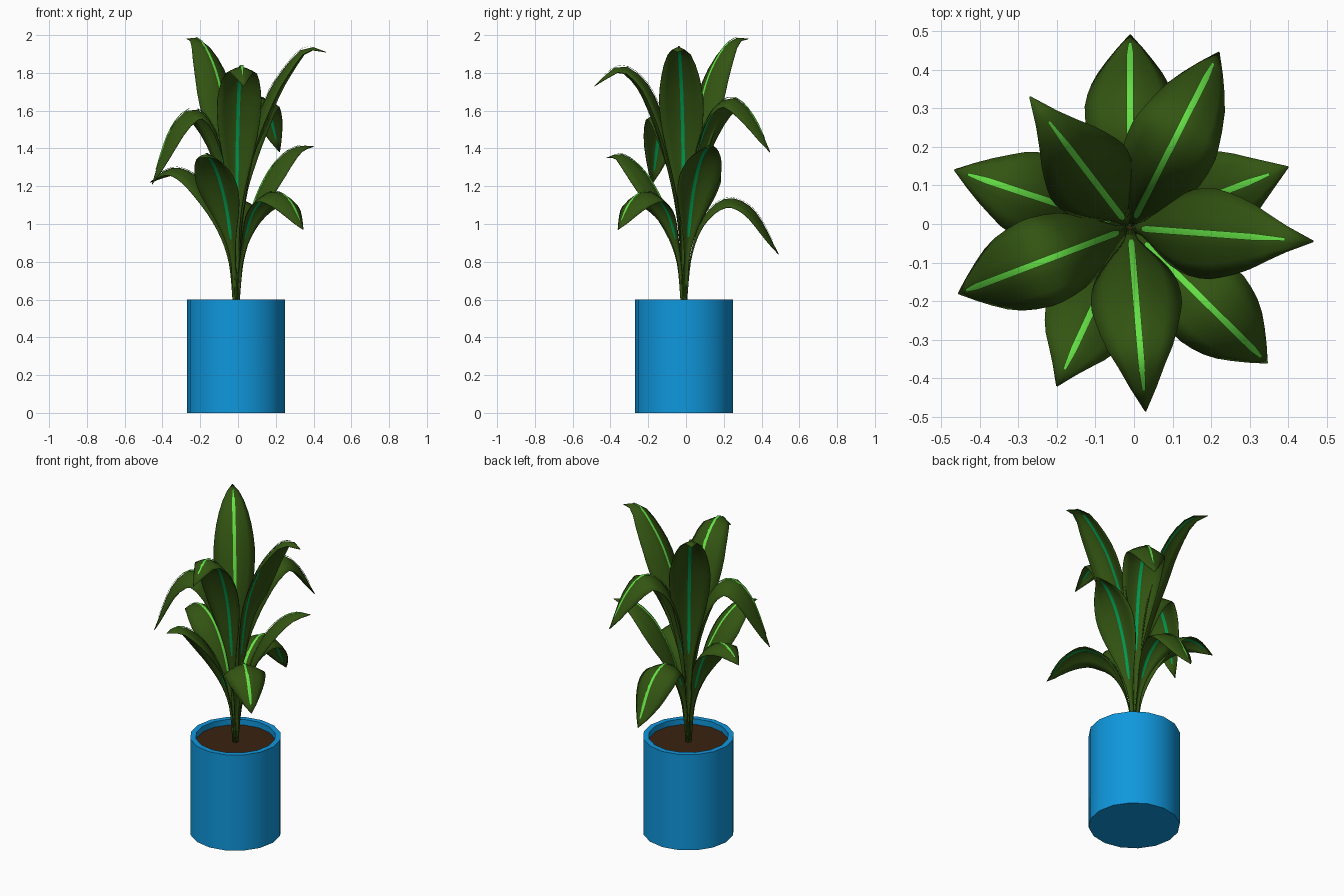
import bpy, bmesh, math
from mathutils import Vector

if "Cube" in bpy.data.objects:
    bpy.data.objects.remove(bpy.data.objects["Cube"])

CX, CY = -0.01, -0.01          # axis of the pot


def material(name, rgb):
    m = bpy.data.materials.new(name)
    m.diffuse_color = (*rgb, 1)
    m.use_nodes = True
    m.node_tree.nodes["Principled BSDF"].inputs["Base Color"].default_value = m.diffuse_color
    return m


BLUE = material("pot_blue", (0.005, 0.31, 0.72))
SOIL = material("soil_brown", (0.042, 0.016, 0.005))
LEAF = material("leaf_dark_green", (0.033, 0.09, 0.006))
RIB_TOP = material("rib_bright_green", (0.13, 0.75, 0.06))
RIB_UNDER = material("rib_teal_green", (0.0, 0.36, 0.095))


def add_mesh(name, verts, faces, mat, smooth=True):
    me = bpy.data.meshes.new(name)
    me.from_pydata(verts, [], faces)
    me.materials.append(mat)
    ob = bpy.data.objects.new(name, me)
    bpy.context.collection.objects.link(ob)
    if smooth:
        bpy.ops.object.select_all(action='DESELECT')
        bpy.context.view_layer.objects.active = ob
        ob.select_set(True)
        bpy.ops.object.shade_smooth_by_angle(angle=math.radians(50))
    return ob


def lathe(name, profile, mat, sides=16):
    """Revolve (radius, z) points; close first and last ring with a cap."""
    verts = [(CX + r * math.cos(2 * math.pi * k / sides),
              CY + r * math.sin(2 * math.pi * k / sides), z)
             for r, z in profile for k in range(sides)]
    faces = []
    for i in range(len(profile) - 1):
        for k in range(sides):
            a, b = i * sides + k, i * sides + (k + 1) % sides
            faces.append((a, b, b + sides, a + sides))
    last = (len(profile) - 1) * sides
    faces.append(tuple(reversed(range(sides))))
    faces.append(tuple(range(last, last + sides)))
    return add_mesh(name, verts, faces, mat)


# Pot and soil
lathe("pot", [(0.26, 0), (0.26, 0.6), (0.228, 0.6), (0.228, 0.54)], BLUE)
lathe("soil", [(0.227, 0.545), (0.227, 0.565)], SOIL)


def lerp_table(table, t):
    for (a, va), (b, vb) in zip(table, table[1:]):
        if t <= b:
            f = (t - a) / (b - a)
            return va + (vb - va) * f
    return table[-1][1]


# Half width of a leaf along its length
WIDTH = [(0, .012), (.25, .014), (.34, .026), (.42, .048), (.5, .075), (.58, .1),
         (.66, .116), (.73, .117), (.8, .106), (.87, .081), (.94, .044), (1, .001)]


def smooth_path(pts, sub=12):
    """Catmull-Rom curve through (r, z) points with arc length fractions."""
    p = [Vector(q) for q in pts]
    p = [2 * p[0] - p[1]] + p + [2 * p[-1] - p[-2]]
    out = []
    for i in range(1, len(p) - 2):
        a, b, c, d = p[i - 1:i + 3]
        for s in range(sub):
            u = s / sub
            out.append(0.5 * (2 * b + (c - a) * u + (2 * a - 5 * b + 4 * c - d) * u * u
                              + (3 * b - a - 3 * c + d) * u ** 3))
    out.append(p[-2])
    dist = [0]
    for a, b in zip(out, out[1:]):
        dist.append(dist[-1] + (b - a).length)
    return out, [x / dist[-1] for x in dist]


def strip(name, path, heading, t0, t1, rows, cols, half_width, lift, mat):
    """Arched strip along the leaf path, drooping to both sides of the middle."""
    pts, ts = path
    R = [(t, q.x) for t, q in zip(ts, pts)]
    Z = [(t, q.y) for t, q in zip(ts, pts)]
    side = Vector((-heading.y, heading.x, 0))
    verts, faces = [], []
    for i in range(rows + 1):
        t = t0 + (t1 - t0) * i / rows
        ta, tb = max(t - .02, 0), min(t + .02, 1)
        tan = Vector((lerp_table(R, tb) - lerp_table(R, ta),
                      lerp_table(Z, tb) - lerp_table(Z, ta))).normalized()
        up = heading * -tan.y + Vector((0, 0, tan.x))
        mid = Vector((CX, CY, lerp_table(Z, t))) + heading * lerp_table(R, t)
        w = lerp_table(WIDTH, t)
        for j in range(cols + 1):
            x = half_width(t, w) * (2 * j / cols - 1)
            droop = 0.45 * w * min(abs(x) / w, 1) ** 1.5
            verts.append(mid + side * x + up * (lift - droop))
    n = cols + 1
    for i in range(rows):
        for j in range(cols):
            a = i * n + j
            f = (a, a + n, a + n + 1, a + 1)
            faces.append(f if lift < 0 else f[::-1])
    return add_mesh(name, verts, faces, mat)


def rib_width(t, w):
    return 0.009 * min(1, (t - .33) / .1 + .2, (.955 - t) / .1 + .4)


def leaf(number, tip, path_points):
    """Leaf blade with its stalk, plus a coloured rib above and below."""
    flat = Vector((tip[0] - CX, tip[1] - CY, 0))
    heading = flat.normalized()
    pts = [(0.006, 0.555)] + path_points + [(flat.length, tip[2])]
    path = smooth_path(pts)
    blade = strip(f"leaf_{number}", path, heading, 0, 1, 22, 6, lambda t, w: w, 0, LEAF)
    thick = blade.modifiers.new("thickness", 'SOLIDIFY')
    thick.thickness, thick.offset = 0.003, 0
    for label, lift, mat in (("top", .006, RIB_TOP), ("under", -.006, RIB_UNDER)):
        strip(f"leaf_{number}_rib_{label}", path, heading, .36, .95, 20, 2,
              rib_width, lift, mat)


# Tip position and (distance from axis, height) points along each leaf
LEAVES = [
    # lower ring
    ((-.01, .49, .84), [(.03, .81), (.08, .99), (.16, 1.1), (.26, 1.135), (.38, 1.06)]),
    ((.345, -.36, .97), [(.03, .8), (.1, 1.03), (.2, 1.14), (.3, 1.17), (.41, 1.11)]),
    ((-.2, -.42, 1.35), [(.03, .8), (.1, 1.05), (.19, 1.22), (.28, 1.32), (.37, 1.37)]),
    ((.40, .148, 1.41), [(.03, .8), (.09, 1.07), (.17, 1.25), (.26, 1.36), (.35, 1.41)]),
    ((-.465, .14, 1.22), [(.03, .8), (.1, 1.06), (.2, 1.23), (.31, 1.295), (.4, 1.28)]),
    # upper ring
    ((-.455, -.18, 1.21), [(.02, .95), (.06, 1.3), (.14, 1.53), (.25, 1.61), (.37, 1.5)]),
    ((.22, .445, 1.38), [(.02, .95), (.06, 1.32), (.15, 1.57), (.28, 1.67), (.4, 1.58)]),
    ((.03, -.485, 1.73), [(.02, .95), (.07, 1.4), (.15, 1.66), (.24, 1.79), (.35, 1.835)]),
    ((.465, -.045, 1.91), [(.02, .95), (.07, 1.4), (.16, 1.67), (.26, 1.83), (.37, 1.935)]),
    ((-.27, .33, 1.98), [(.02, .95), (.06, 1.4), (.13, 1.69), (.21, 1.86), (.32, 1.975)]),
]
for i, (tip, pts) in enumerate(LEAVES, 1):
    leaf(i, tip, pts)
